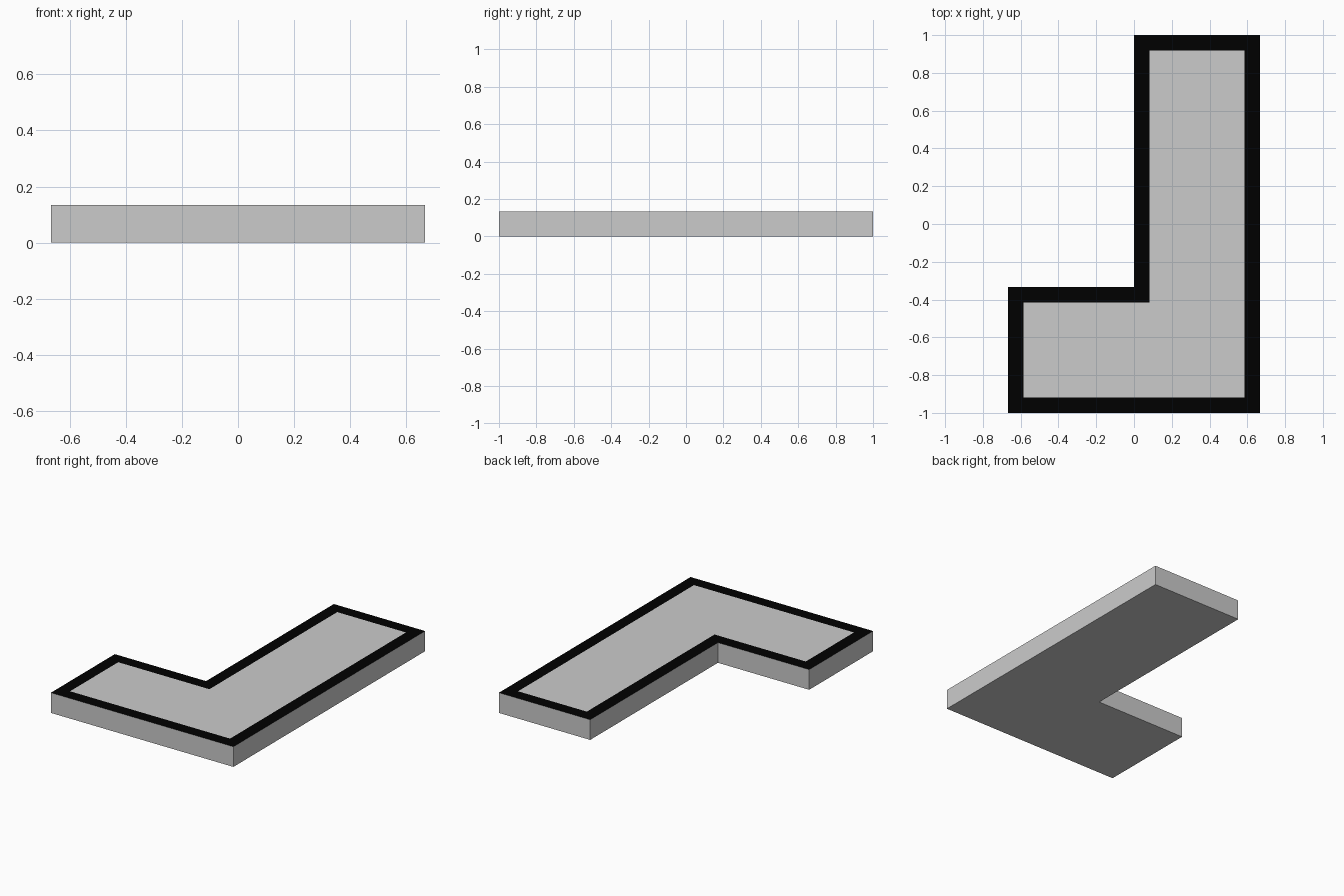
import bpy
import bmesh

if "Cube" in bpy.data.objects:
    bpy.data.objects.remove(bpy.data.objects["Cube"])

W, L, H = 2 / 3, 1.0, 0.1335   # half width, half length, thickness
BORDER = 0.082                 # width of the dark edge band

# L-shaped outline, counter-clockwise
outline = [(-W, -L), (W, -L), (W, L), (0, L), (0, -L / 3), (-W, -L / 3)]

bm = bmesh.new()

# Slab: outline extruded upwards
base = bm.faces.new([bm.verts.new((x, y, 0)) for x, y in outline])
ext = bmesh.ops.extrude_face_region(bm, geom=[base], use_keep_orig=True)
top_verts = [v for v in ext["geom"] if isinstance(v, bmesh.types.BMVert)]
bmesh.ops.translate(bm, verts=top_verts, vec=(0, 0, H))
bmesh.ops.recalc_face_normals(bm, faces=bm.faces)

# Border: flush band inset into the top face
top = [f for f in bm.faces if f.normal.z > 0.9]
band = bmesh.ops.inset_region(bm, faces=top, thickness=BORDER,
                              use_even_offset=True, use_boundary=True)
for f in band["faces"]:
    f.material_index = 1

mesh = bpy.data.meshes.new("l_shaped_slab")
bm.to_mesh(mesh)
bm.free()

# Plain body and black border
body = bpy.data.materials.new("body_grey")
body.diffuse_color = (0.8, 0.8, 0.8, 1)
body.use_nodes = True
body.node_tree.nodes["Principled BSDF"].inputs["Base Color"].default_value = body.diffuse_color
black = bpy.data.materials.new("border_black")
black.diffuse_color = (0, 0, 0, 1)
black.use_nodes = True
black.node_tree.nodes["Principled BSDF"].inputs["Base Color"].default_value = black.diffuse_color
mesh.materials.append(body)
mesh.materials.append(black)

bpy.context.collection.objects.link(bpy.data.objects.new("l_shaped_slab", mesh))
